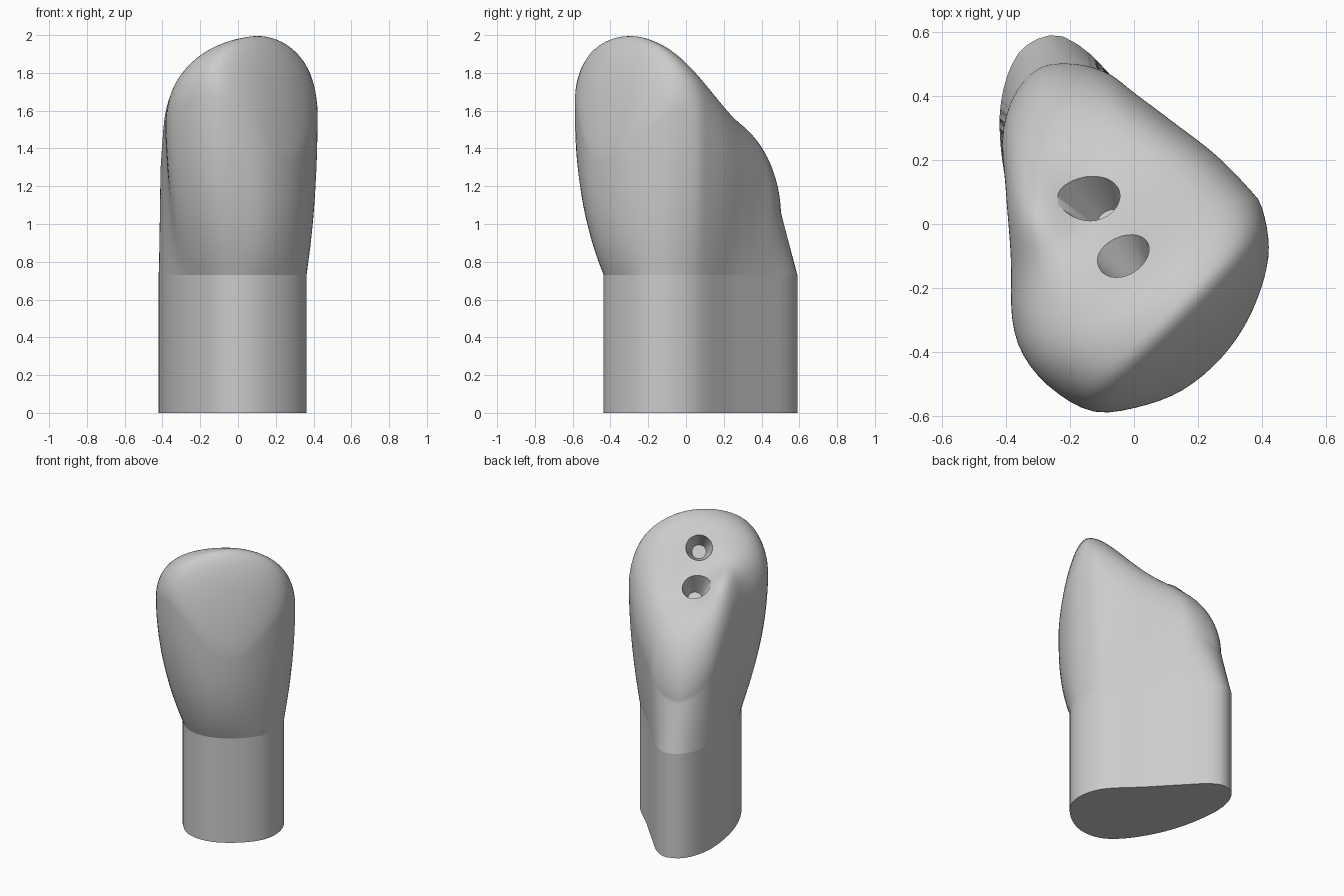
import bpy, bmesh, math
from mathutils import Vector

cube = bpy.data.objects.get("Cube")
if cube:
    bpy.data.objects.remove(cube, do_unlink=True)

# Single grey material
grey = bpy.data.materials.new("plain_grey")
grey.use_nodes = True
grey.diffuse_color = (0.6, 0.6, 0.6, 1)
grey.node_tree.nodes["Principled BSDF"].inputs["Base Color"].default_value = (0.6, 0.6, 0.6, 1)

SIDES = 96
NECK = 0.73
CENTRE = Vector((-0.04, 0.05))

STEM = [(.36, -.15), (.32, .05), (.12, .26), (-.05, .44), (-.16, .55), (-.26, .59),
        (-.37, .52), (-.42, .32), (-.375, .02), (-.26, -.24), (-.1, -.41), (.09, -.425), (.27, -.31)]
CROWN = [(.42, -.1), (.4, .05), (.35, .12), (.25, .22), (.12, .32), (0, .41), (-.08, .47), (-.18, .5),
         (-.29, .49), (-.37, .41), (-.41, .28), (-.4, .1), (-.385, -.1), (-.38, -.3), (-.34, -.42),
         (-.25, -.52), (-.13, -.585), (0, -.575), (.15, -.52), (.28, -.41), (.37, -.27)]


def outline(points):
    """Smooth closed curve through the points, resampled at even angles."""
    pts = [Vector(p) - CENTRE for p in points]
    n, dense = len(pts), []
    for i in range(n):
        a, b, c, d = (pts[(i + k) % n] for k in (-1, 0, 1, 2))
        for k in range(12):
            t = k / 12
            p = b + 0.5 * t * (c - a + t * (2 * a - 5 * b + 4 * c - d + t * (3 * (b - c) + d - a)))
            dense.append((math.atan2(p.y, p.x) % math.tau, p.length))
    dense.sort()
    dense = ([(dense[-1][0] - math.tau, dense[-1][1])] + dense
             + [(dense[0][0] + math.tau, dense[0][1])])
    ring, j = [], 0
    for i in range(SIDES):
        ang = math.tau * i / SIDES
        while dense[j + 1][0] < ang:
            j += 1
        (a0, r0), (a1, r1) = dense[j], dense[j + 1]
        r = r0 + (r1 - r0) * (ang - a0) / max(a1 - a0, 1e-6)
        ring.append(CENTRE + r * Vector((math.cos(ang), math.sin(ang))))
    return ring


def along_across(p):
    """Position along the cutting ridge, and across it towards the inner side."""
    return .82 * p.x + .57 * p.y, -.57 * p.x + .82 * p.y


def bump(u, v, u0, v0, spread):
    return math.exp(-((u - u0) ** 2 + (v - v0) ** 2) / spread)


def biting_height(p, r):
    """Height of the top surface: cutting ridge, inner slope, outer face, rounded rim."""
    u, v = along_across(p)
    w = v + .2
    z = 2.02 - (1.1 + 1.2 * max(0, w) if u > -.06 else .7) * (u + .06) ** 2
    z -= .41 * (w + math.sqrt(w * w + .01))
    z -= max(0, v - .25) ** 2
    z -= 10 * max(0, .18 * u - v - .28) ** 2
    z -= .1 * bump(u, v, -.03, .12, .06)
    z += .12 * bump(u, v, -.26, .22, .025)
    return min(z - .21 * (1 - math.sqrt(max(0, 1 - r ** 8))), 2.0)


def loft(name, rings, bottom, top):
    bm = bmesh.new()
    loops = [[bm.verts.new(co) for co in ring] for ring in rings]
    for lo, hi in zip(loops, loops[1:]):
        for i in range(SIDES):
            j = (i + 1) % SIDES
            bm.faces.new((lo[i], lo[j], hi[j], hi[i]))
    for loop, tip in ((loops[0], bottom), (loops[-1], top)):
        end = bm.verts.new(tip)
        for i in range(SIDES):
            bm.faces.new((loop[i], loop[(i + 1) % SIDES], end))
    bmesh.ops.recalc_face_normals(bm, faces=bm.faces)
    mesh = bpy.data.meshes.new(name)
    bm.to_mesh(mesh)
    bm.free()
    mesh.materials.append(grey)
    ob = bpy.data.objects.new(name, mesh)
    bpy.context.collection.objects.link(ob)
    return ob


def activate(ob):
    bpy.ops.object.select_all(action='DESELECT')
    ob.select_set(True)
    bpy.context.view_layer.objects.active = ob


neck_ring, crown_ring = outline(STEM), outline(CROWN)

# Straight stem
stem = loft("stem", [[(p.x, p.y, z) for p in neck_ring] for z in (0, NECK)],
            (*CENTRE, 0), (*CENTRE, NECK))


def wall_point(a, b, f):
    """Wall from neck to rim, bulging quickly on the outer face, nearly straight on the inner tip."""
    power = min(2.6, max(1, 1.6 - 2 * along_across(b)[1]))
    return (*a.lerp(b, 1 - (1 - f) ** power), NECK + (biting_height(b, 1) - NECK) * f)


# Crown: flaring walls, then the sculpted top
rings = [[wall_point(a, b, k / 20) for a, b in zip(neck_ring, crown_ring)] for k in range(21)]
for k in range(1, 48):
    r = math.cos(k / 48 * math.pi / 2)
    ring = [CENTRE.lerp(p, r) for p in crown_ring]
    rings.append([(p.x, p.y, biting_height(p, r)) for p in ring])
crown = loft("crown", rings, (*CENTRE, NECK), (*CENTRE, biting_height(CENTRE, 0)))

# Two tapered holes sunk into the inner slope
for x, y, lift in ((-.125, .08, 53), (-.03, -.1, 36)):
    a = math.radians(lift)
    axis = Vector((-.57 * math.cos(a), .82 * math.cos(a), math.sin(a)))
    bm = bmesh.new()
    bmesh.ops.create_cone(bm, cap_ends=True, segments=32, radius1=.045, radius2=.125, depth=.3)
    mesh = bpy.data.meshes.new("hole_cutter")
    bm.to_mesh(mesh)
    bm.free()
    mesh.materials.append(grey)
    cutter = bpy.data.objects.new("hole_cutter", mesh)
    bpy.context.collection.objects.link(cutter)
    cutter.hide_render = True
    cutter.location = (x, y, biting_height(Vector((x, y)), 0))
    cutter.rotation_euler = axis.to_track_quat('Z', 'Y').to_euler()
    activate(crown)
    cut = crown.modifiers.new("hole", 'BOOLEAN')
    cut.operation, cut.solver, cut.object = 'DIFFERENCE', 'EXACT', cutter
    bpy.ops.object.modifier_apply(modifier=cut.name)
    bpy.data.objects.remove(cutter, do_unlink=True)

for ob in (stem, crown):
    activate(ob)
    bpy.ops.object.shade_smooth_by_angle(angle=math.radians(40))
